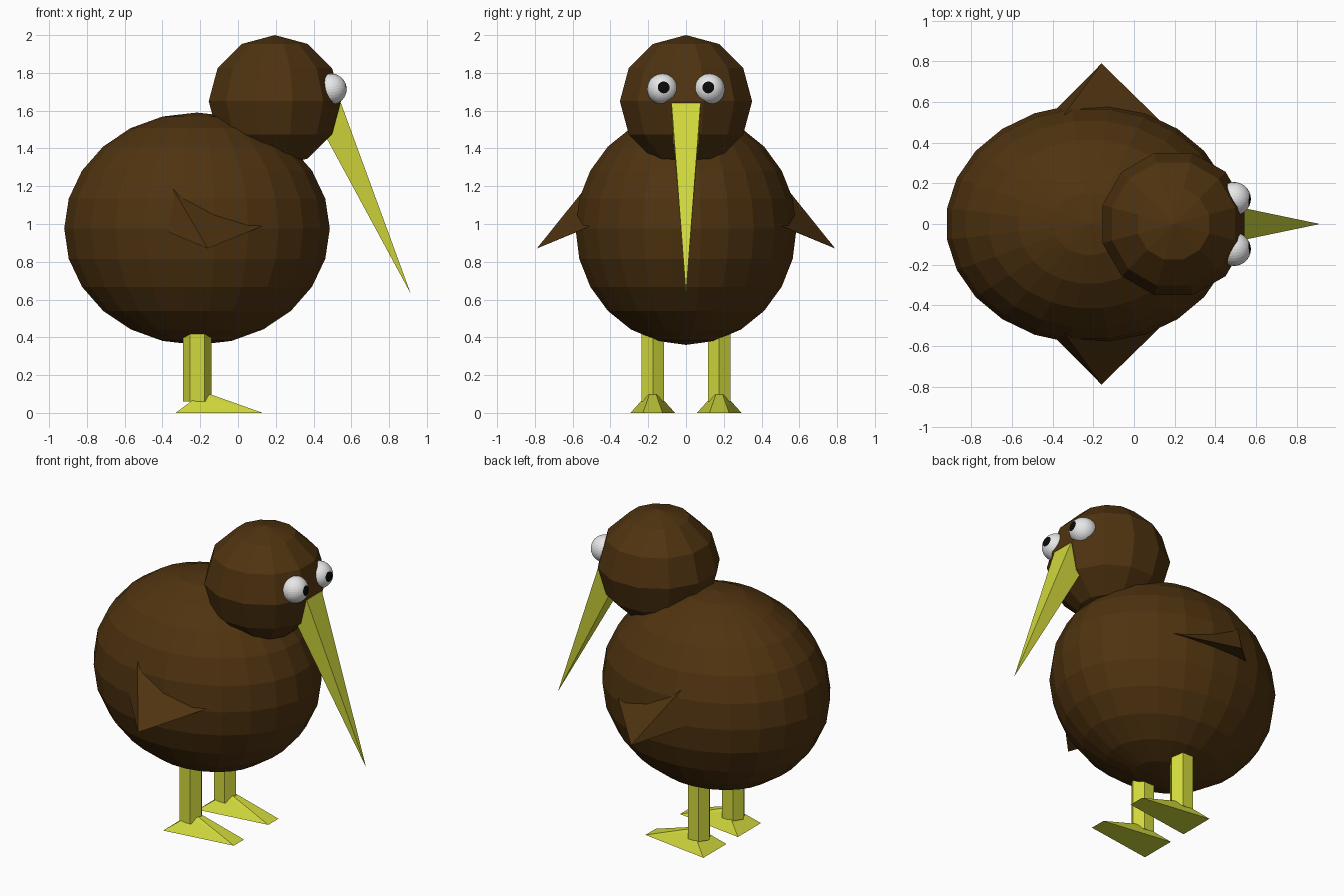
import bpy, bmesh, math
from mathutils import Matrix, Vector

if "Cube" in bpy.data.objects:
    bpy.data.objects.remove(bpy.data.objects["Cube"])


def material(name, rgb):
    m = bpy.data.materials.new(name)
    m.diffuse_color = (*rgb, 1)
    m.use_nodes = True
    m.node_tree.nodes["Principled BSDF"].inputs["Base Color"].default_value = m.diffuse_color
    return m


BROWN = material("brown_feathers", (0.078, 0.033, 0.005))
YELLOW = material("yellow_green", (0.64, 0.69, 0.045))
WHITE = material("eye_white", (0.8, 0.8, 0.8))
BLACK = material("pupil_black", (0.003, 0.003, 0.003))


def finish(bm, name, *mats):
    bmesh.ops.recalc_face_normals(bm, faces=bm.faces)
    mesh = bpy.data.meshes.new(name)
    bm.to_mesh(mesh)
    bm.free()
    for m in mats:
        mesh.materials.append(m)
    ob = bpy.data.objects.new(name, mesh)
    bpy.context.collection.objects.link(ob)
    return ob


def ball(name, segments, rings, centre, radii):
    """Faceted ellipsoid with flat facets facing the main axes."""
    bm = bmesh.new()
    bmesh.ops.create_uvsphere(bm, u_segments=segments, v_segments=rings, radius=1)
    half = math.pi / segments
    rx, ry, rz = radii
    grow = 1 / math.cos(half)
    bm.transform(Matrix.Translation(centre)
                 @ Matrix.Diagonal((rx * grow, ry * grow, rz, 1))
                 @ Matrix.Rotation(half, 4, 'Z'))
    return finish(bm, name, BROWN)


def hull(name, points, mat):
    """Convex solid through a few corner points."""
    bm = bmesh.new()
    for p in points:
        bm.verts.new(p)
    bmesh.ops.convex_hull(bm, input=bm.verts)
    bmesh.ops.dissolve_limit(bm, angle_limit=0.01, verts=bm.verts, edges=bm.edges)
    return finish(bm, name, mat)


# Body and head
ball("body", 24, 12, (-0.217, 0, 0.975), (0.703, 0.585, 0.615))
ball("head", 12, 6, (0.195, 0, 1.65), (0.35, 0.35, 0.35))

# Beak: long square pyramid
hull("beak", [(x, s * 0.077, z) for x, z in ((0.545, 1.64), (0.405, 1.573))
              for s in (-1, 1)] + [(0.915, 0, 0.63)], YELLOW)

for s, side in ((-1, "right"), (1, "left")):
    # Wing: three edges run from the tip into the body
    tip = Vector((-0.16, s * 0.79, 0.87))
    roots = [Vector(p) for p in ((-0.335, s * 0.549, 1.17),
                                 (0.12, s * 0.517, 0.985),
                                 (-0.375, s * 0.573, 0.96))]
    hull(side + "_wing", [tip] + [tip + (r - tip) * 1.3 for r in roots], BROWN)

    # Leg: hexagonal post
    bm = bmesh.new()
    bmesh.ops.create_cone(bm, cap_ends=True, segments=6, radius1=1, radius2=1, depth=1)
    corner = max(bm.verts, key=lambda v: v.co.z).co
    turn = -math.atan2(corner.y, corner.x)
    bm.transform(Matrix.Translation((-0.215, s * 0.176, 0.26))
                 @ Matrix.Diagonal((0.076, 0.068, 0.4, 1))
                 @ Matrix.Rotation(turn, 4, 'Z'))
    finish(bm, side + "_leg", YELLOW)

    # Foot: wide heel, narrow toe, small raised top
    foot = [(-0.33, 0.118, 0), (0.13, 0.052, 0), (-0.2, 0.03, 0.098), (-0.145, 0.018, 0.098)]
    hull(side + "_foot", [(x, s * 0.176 + k * w, z) for x, w, z in foot
                          for k in (-1, 1)], YELLOW)

    # Eye: ball with its pole forward, pupil on the polar cap
    bm = bmesh.new()
    bmesh.ops.create_uvsphere(bm, u_segments=32, v_segments=24, radius=0.082)
    for f in bm.faces:
        f.material_index = int(f.calc_center_median().z > 0.082 * math.cos(math.radians(22)))
    aim = Vector((1, -s * 0.08, 0.12)).to_track_quat('Z', 'Y').to_matrix().to_4x4()
    bm.transform(Matrix.Translation((0.493, s * 0.124, 1.714)) @ aim)
    finish(bm, side + "_eye", WHITE, BLACK)
